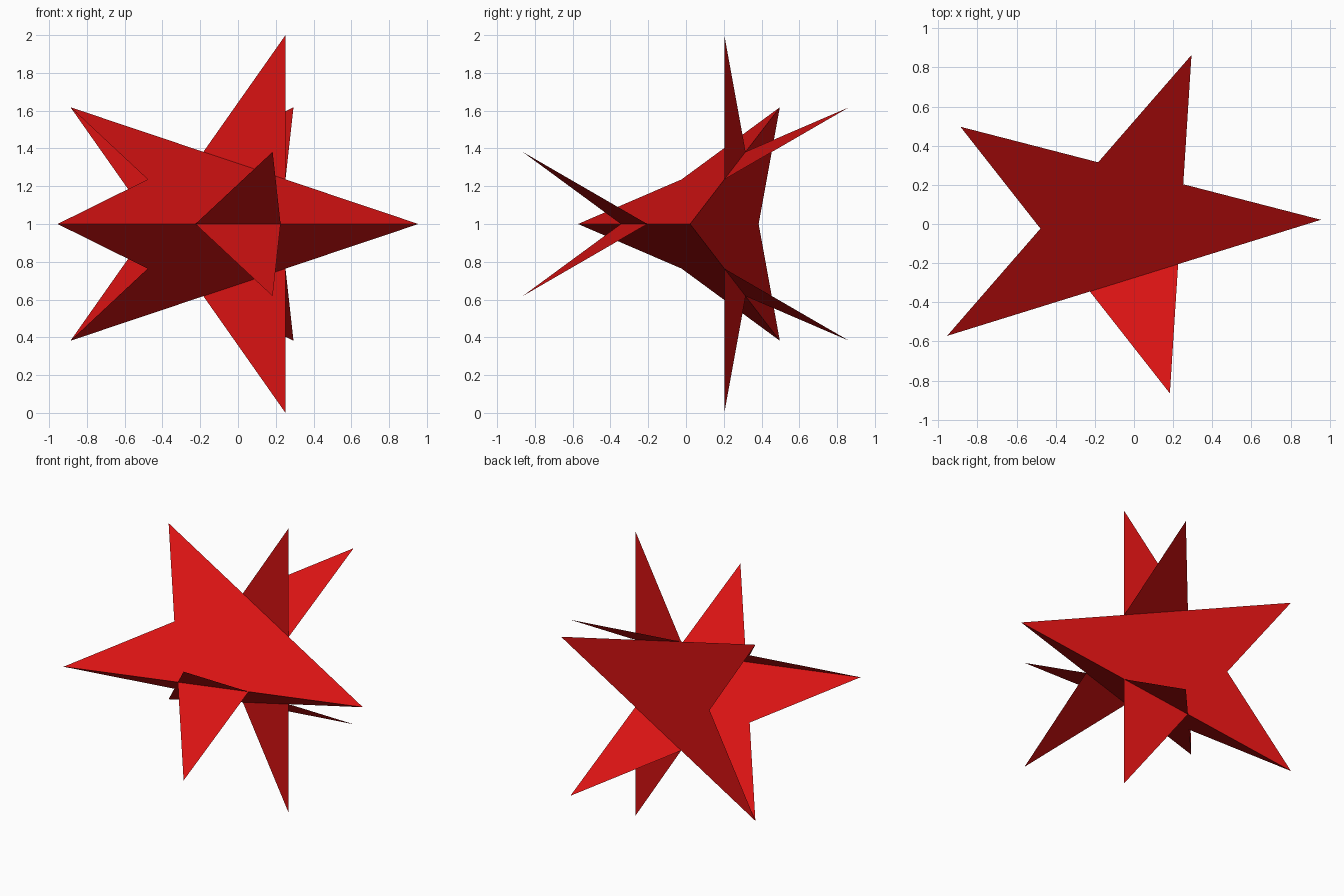
import bpy, bmesh, math
from mathutils import Vector

cube = bpy.data.objects.get("Cube")
if cube:
    bpy.data.objects.remove(cube, do_unlink=True)

# Single flat red
red = bpy.data.materials.new("red")
red.use_nodes = True
colour = (0.68, 0.006, 0.006, 1.0)
red.diffuse_color = colour
red.node_tree.nodes["Principled BSDF"].inputs["Base Color"].default_value = colour

PHI = (1 + math.sqrt(5)) / 2
R = 1 / math.sin(math.radians(72))      # tip radius, so a tip-to-tip edge is 2 long
R_IN = R / PHI ** 2                     # notch radius of a true five-pointed star


def star(name, centre, tip_dir, side_dir):
    """Flat five-pointed star with its first tip along tip_dir."""
    bm = bmesh.new()
    verts = []
    for i in range(10):
        a = i * math.pi / 5
        r = R_IN if i % 2 else R
        verts.append(bm.verts.new(centre + r * (math.cos(a) * tip_dir + math.sin(a) * side_dir)))
    bm.faces.new(verts)
    mesh = bpy.data.meshes.new(name)
    bm.to_mesh(mesh)
    bm.free()
    mesh.materials.append(red)
    obj = bpy.data.objects.new(name, mesh)
    bpy.context.collection.objects.link(obj)


# Two tilted stars crossing along a level edge at mid height
heading = math.radians(17.25)
side = Vector((math.cos(heading), math.sin(heading), 0))
forward = Vector((math.sin(heading), -math.cos(heading), 0))
edge_mid = Vector((0, -0.275, 1))
tilt = math.atan(1 / PHI)
for name, sign in (("rising_star", -1), ("falling_star", 1)):
    tip = forward * math.cos(tilt) + Vector((0, 0, sign * math.sin(tilt)))
    star(name, edge_mid - tip * R * math.cos(math.radians(72)), tip, side)

# Upright star sharing the left tip of the level edge
h = heading - tilt
tip = Vector((math.cos(h), math.sin(h), 0))
star("upright_star", edge_mid + side - tip * R, tip, Vector((0, 0, 1)))
